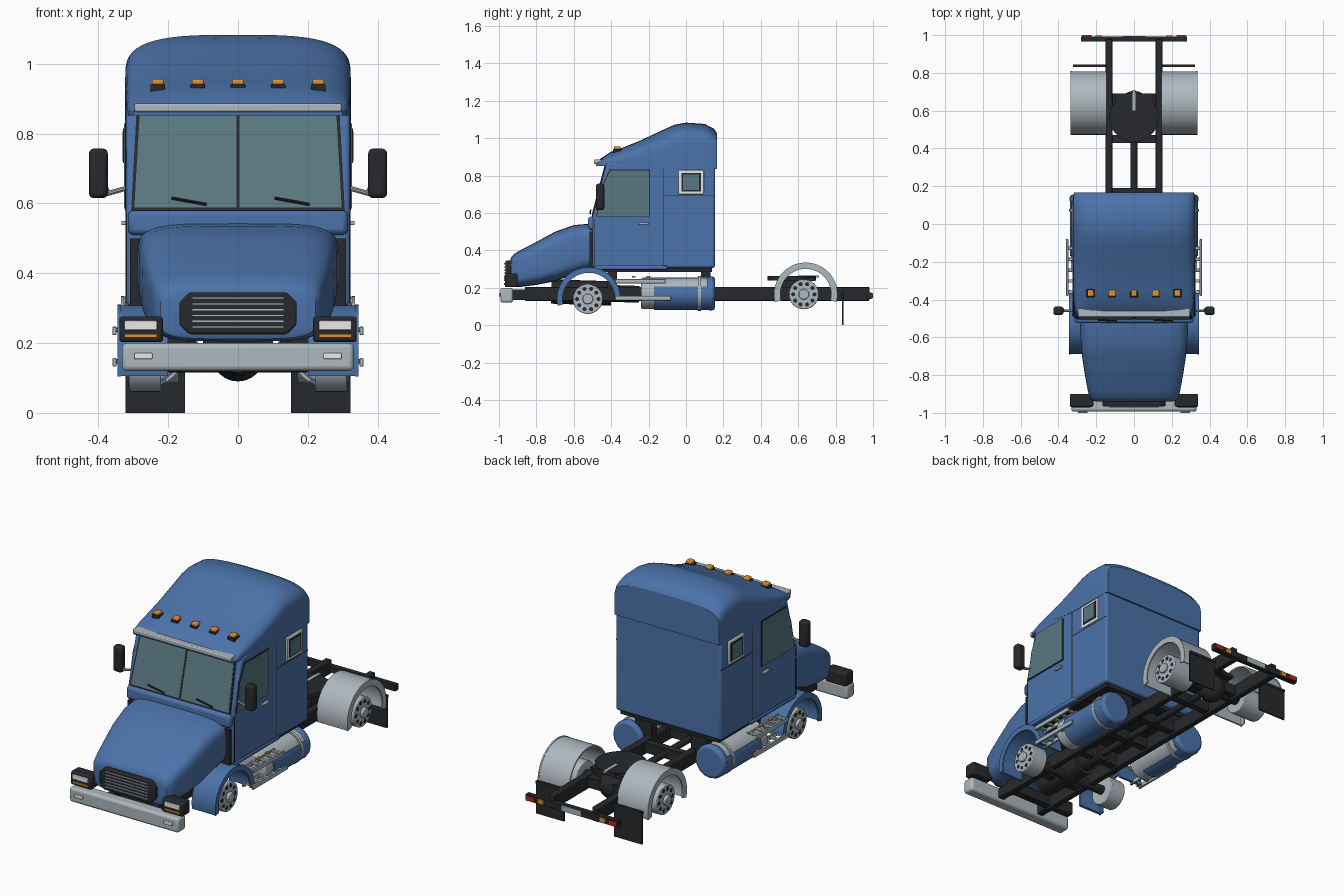
import bpy, bmesh, math
from mathutils import Vector, Matrix

if "Cube" in bpy.data.objects:
    bpy.data.objects.remove(bpy.data.objects["Cube"])

def material(name, r, g, b):
    m = bpy.data.materials.new(name)
    m.diffuse_color = (r, g, b, 1)
    m.use_nodes = True
    m.node_tree.nodes["Principled BSDF"].inputs["Base Color"].default_value = m.diffuse_color
    return m

BLUE = material("blue_paint", 0.07, 0.17, 0.40)
DARK = material("black_trim", 0.02, 0.022, 0.025)
GLASS = material("tinted_glass", 0.10, 0.19, 0.22)
STEEL = material("steel", 0.42, 0.48, 0.52)
AMBER = material("amber", 0.75, 0.28, 0.03)
RED = material("red", 0.5, 0.02, 0.02)
WHITE = material("white_trim", 0.8, 0.82, 0.84)

def finish(name, bm, mat, mirror=False, bevel=0, segments=2):
    bmesh.ops.recalc_face_normals(bm, faces=bm.faces)
    me = bpy.data.meshes.new(name)
    bm.to_mesh(me)
    bm.free()
    ob = bpy.data.objects.new(name, me)
    bpy.context.collection.objects.link(ob)
    me.materials.append(mat)
    if bevel:
        b = ob.modifiers.new("Bevel", 'BEVEL')
        b.width, b.segments, b.limit_method = bevel, segments, 'ANGLE'
    if mirror:
        ob.modifiers.new("Mirror", 'MIRROR').use_mirror_merge = False
    return ob

def boxes(name, items, mat, mirror=False, bevel=0, segments=2):
    """Each item is (x0, x1, y0, y1, z0, z1)."""
    bm = bmesh.new()
    for x0, x1, y0, y1, z0, z1 in items:
        m = Matrix.Translation(((x0 + x1) / 2, (y0 + y1) / 2, (z0 + z1) / 2))
        bmesh.ops.create_cube(bm, size=1, matrix=m @ Matrix.Diagonal((x1 - x0, y1 - y0, z1 - z0, 1)))
    return finish(name, bm, mat, mirror, bevel, segments)

def rods(name, items, mat, mirror=False, sides=24, bevel=0):
    """Each item is (start, end, radius)."""
    bm = bmesh.new()
    for a, b, r in items:
        a, b = Vector(a), Vector(b)
        m = Matrix.Translation((a + b) / 2) @ (b - a).to_track_quat('Z', 'Y').to_matrix().to_4x4()
        bmesh.ops.create_cone(bm, cap_ends=True, segments=sides, radius1=r, radius2=r,
                              depth=(b - a).length, matrix=m)
    return finish(name, bm, mat, mirror, bevel)

def loft(bm, rings, closed=True, cap=True):
    vs = [[bm.verts.new(p) for p in ring] for ring in rings]
    n = len(vs[0])
    for a, b in zip(vs, vs[1:]):
        for i in range(n if closed else n - 1):
            j = (i + 1) % n
            bm.faces.new((a[i], a[j], b[j], b[i]))
    if cap:
        bm.faces.new(vs[0])
        bm.faces.new(vs[-1])

def prism(name, pts, axis, a, b, mat, **kw):
    """Extrude a 2D outline along x (pts y,z) or y (pts x,z)."""
    place = {'x': lambda p, d: (d, p[0], p[1]), 'y': lambda p, d: (p[0], d, p[1])}[axis]
    bm = bmesh.new()
    loft(bm, [[place(p, d) for p in pts] for d in (a, b)])
    return finish(name, bm, mat, **kw)

def arc_band(cu, cv, r0, r1, a0, a1, n=28):
    ts = [math.radians(a0 + (a1 - a0) * i / n) for i in range(n + 1)]
    return ([(cu + r1 * math.cos(t), cv + r1 * math.sin(t)) for t in ts] +
            [(cu + r0 * math.cos(t), cv + r0 * math.sin(t)) for t in reversed(ts)])

def power(v, e):
    return math.copysign(abs(v) ** e, v)

# Chassis frame
boxes("frame_rails", [(0.115, 0.15, -0.86, 0.98, 0.13, 0.205)], DARK, True, 0.004)
boxes("cross_members", [(-0.12, 0.12, y - 0.02, y + 0.02, 0.14, 0.195)
                        for y in (-0.84, -0.6, -0.3, -0.05, 0.17, 0.45, 0.67)], DARK)
rods("drive_shaft", [((0, -0.45, 0.16), (0, 0.6, 0.165), 0.018)], DARK)
rods("gearbox", [((0, -0.72, 0.18), (0, -0.4, 0.17), 0.065), ((0, -0.4, 0.17), (0, -0.25, 0.165), 0.045)], DARK)
rods("axles", [((-0.3, -0.525, 0.14), (0.3, -0.525, 0.14), 0.025),
               ((-0.3, 0.63, 0.165), (0.3, 0.63, 0.165), 0.035)], DARK)
bm = bmesh.new()
bmesh.ops.create_uvsphere(bm, u_segments=20, v_segments=12, radius=0.075,
                          matrix=Matrix.Translation((0, 0.63, 0.165)))
finish("differential", bm, DARK)

# Fifth wheel coupling
rods("fifth_wheel_plate", [((0, 0.565, 0.24), (0, 0.565, 0.262), 0.13)], DARK, sides=40)
boxes("fifth_wheel_mount", [(-0.1, 0.1, 0.49, 0.65, 0.195, 0.245), (0.03, 0.1, 0.62, 0.69, 0.235, 0.255),
                            (-0.1, -0.03, 0.62, 0.69, 0.235, 0.255)], DARK)
boxes("fifth_wheel_slot", [(-0.008, 0.008, 0.6, 0.71, 0.255, 0.265)], STEEL)

# Rear light bar and mud flaps
boxes("rear_light_bar", [(-0.28, 0.28, 0.965, 0.992, 0.14, 0.175)], DARK)
boxes("tail_lights", [(0.225, 0.275, 0.985, 1.0, 0.145, 0.17)], RED, True)
boxes("rear_markers", [(0.17, 0.205, 0.985, 0.998, 0.145, 0.17)], AMBER, True)
boxes("rear_plate", [(-0.06, 0.06, 0.985, 0.996, 0.142, 0.173)], STEEL)
boxes("mud_flaps", [(0.152, 0.322, 0.833, 0.842, 0, 0.175), (0.12, 0.322, 0.83, 0.845, 0.165, 0.18)], DARK, True)

# Wheel hubs, tyreless
for tag, y, z, x0, x1 in (("front", -0.525, 0.14, 0.22, 0.312), ("rear", 0.63, 0.165, 0.17, 0.318)):
    rods(tag + "_wheel_rim", [((x0, y, z), (x1, y, z), 0.08)], STEEL, True, 32, 0.004)
    rods(tag + "_wheel_cap", [((x1, y, z), (x1 + 0.018, y, z), 0.028)], STEEL, True, 20, 0.005)
    holes = [(y + 0.057 * math.cos(k * math.tau / 10), z + 0.057 * math.sin(k * math.tau / 10)) for k in range(10)]
    rods(tag + "_wheel_holes", [((x1 - 0.01, u, v), (x1 + 0.001, u, v), 0.011) for u, v in holes], DARK, True, 12)

# Fenders
prism("rear_fender", arc_band(0.64, 0.165, 0.16, 0.168, -14, 194), 'x', 0.145, 0.33, STEEL, mirror=True)
prism("rear_fender_lip", arc_band(0.64, 0.165, 0.136, 0.17, -14, 194), 'x', 0.327, 0.335, STEEL, mirror=True)
prism("front_fender", arc_band(-0.52, 0.14, 0.155, 0.168, 0, 192), 'x', 0.2, 0.34, BLUE, mirror=True)
prism("front_fender_lip", arc_band(-0.52, 0.14, 0.14, 0.17, 0, 192), 'x', 0.335, 0.345, BLUE, mirror=True)

# Fuel tanks with blue fairings
rods("fuel_tank", [((0.25, -0.24, 0.17), (0.25, 0.13, 0.17), 0.084)], STEEL, True, 32, 0.01)
prism("tank_fairing", arc_band(0.25, 0.17, 0.08, 0.09, -120, 25), 'y', -0.17, 0.13, BLUE, mirror=True)
rods("tank_end_cap", [((0.25, 0.11, 0.17), (0.25, 0.155, 0.17), 0.091)], BLUE, True, 16, 0.015)
rods("tank_strap", [((0.25, 0.065, 0.17), (0.25, 0.08, 0.17), 0.093)], STEEL, True, 32)

# Cab steps
steps = []
for z, y1 in ((0.235, -0.11), (0.145, -0.08)):
    steps += [(x, x + 0.012, -0.38, y1, z - 0.012, z + 0.012) for x in (0.29, 0.348)]
    steps += [(0.29, 0.355, y - 0.009, y + 0.009, z - 0.003, z + 0.009)
              for y in [-0.36 + k * 0.058 for k in range(5)]]
boxes("cab_steps", steps, STEEL, True, 0.002, 1)
boxes("step_markers", [(0.31, 0.325, y, y + 0.02, 0.255, 0.264) for y in (-0.29, -0.21)], AMBER, True)
boxes("cab_mounts", [(0.12, 0.22, y, y + 0.05, 0.19, 0.3) for y in (-0.42, 0.08)], DARK, True)

# Cab shell and firewall
prism("cab_body", [(-0.5, 0.305), (0.155, 0.305), (0.155, 0.86), (-0.425, 0.87), (-0.5, 0.58)],
      'x', -0.321, 0.321, BLUE, bevel=0.014, segments=3)
boxes("firewall", [(-0.31, 0.31, -0.515, -0.45, 0.3, 0.5)], DARK)
boxes("cab_floor", [(-0.3, 0.3, -0.45, 0.14, 0.285, 0.31)], DARK)
boxes("cowl", [(-0.315, 0.315, -0.525, -0.47, 0.51, 0.58)], BLUE, bevel=0.015)

# Windshield on the sloped front
def on_slope(z, out):
    return -0.5 + (z - 0.58) * 0.26 - out

def windshield(name, outline, out, mat, mirror=False):
    bm = bmesh.new()
    loft(bm, [[(x, on_slope(z, o), z) for x, z in outline] for o in (-0.01, out)])
    return finish(name, bm, mat, mirror)

windshield("windshield_frame", [(-0.306, 0.58), (0.306, 0.58), (0.29, 0.875), (-0.29, 0.875)], 0.004, DARK)
windshield("windshield_pane", [(0.005, 0.588), (0.297, 0.588), (0.281, 0.866), (0.005, 0.866)], 0.007, GLASS, True)
rods("wipers", [((x, -0.51, 0.615), (x + 0.1, -0.512, 0.597), 0.004) for x in (-0.19, 0.105)], DARK, sides=8)

# Side windows, seams and handles
def grow(pts, c, s):
    return [(c[0] + (u - c[0]) * s, c[1] + (v - c[1]) * s) for u, v in pts]

door = [(-0.475, 0.585), (-0.197, 0.585), (-0.197, 0.828), (-0.405, 0.828), (-0.445, 0.74)]
prism("door_window_seal", grow(door, (-0.32, 0.705), 1.04), 'x', 0.31, 0.324, DARK, mirror=True)
prism("door_window", door, 'x', 0.31, 0.326, GLASS, mirror=True)
boxes("sleeper_window_frame", [(0.31, 0.327, -0.04, 0.095, 0.70, 0.83)], WHITE, True, 0.004)
boxes("sleeper_window_seal", [(0.31, 0.329, -0.025, 0.08, 0.715, 0.815)], DARK, True)
boxes("sleeper_window", [(0.31, 0.331, -0.015, 0.07, 0.722, 0.806)], GLASS, True)
boxes("panel_seams", [(0.31, 0.3218, -0.124, -0.119, 0.31, 0.84), (0.31, 0.3218, -0.12, 0.15, 0.69, 0.694),
                      (0.31, 0.3218, -0.49, -0.12, 0.315, 0.319), (0.31, 0.3218, -0.49, -0.487, 0.32, 0.57)], DARK, True)
boxes("door_handles", [(0.318, 0.334, -0.255, -0.2, 0.538, 0.55)], STEEL, True, 0.003)
boxes("cab_sill", [(0.29, 0.326, -0.49, -0.1, 0.298, 0.318)], BLUE, True, 0.005)

# Raised sleeper roof: y, half width, shoulder z, top z
bm = bmesh.new()
rings = []
for y, w, sh, top in [(-0.48, 0.300, 0.862, 0.872), (-0.45, 0.312, 0.864, 0.895), (-0.40, 0.318, 0.868, 0.928),
                      (-0.35, 0.320, 0.875, 0.945), (-0.25, 0.322, 0.89, 0.985), (-0.115, 0.323, 0.925, 1.048),
                      (-0.06, 0.323, 0.945, 1.072), (0, 0.323, 0.96, 1.083), (0.1, 0.323, 0.96, 1.076),
                      (0.15, 0.322, 0.95, 1.05), (0.166, 0.318, 0.94, 1.025)]:
    zb = 0.835 if y > -0.2 else 0.852
    arch = [math.pi * i / 28 for i in range(29)]
    rings.append([(w, y, zb)] + [(w * power(math.cos(t), 0.62), y, sh + (top - sh) * power(math.sin(t), 0.62))
                                 for t in arch] + [(-w, y, zb)])
loft(bm, rings)
finish("sleeper_roof", bm, BLUE)
boxes("sun_visor", [(-0.297, 0.297, -0.492, -0.445, 0.862, 0.886)], STEEL, bevel=0.005)
xs = [-0.23, -0.115, 0, 0.115, 0.23]
boxes("roof_light_bases", [(x - 0.021, x + 0.021, -0.39, -0.345, 0.915, 0.942) for x in xs], DARK, bevel=0.003)
boxes("roof_lights", [(x - 0.017, x + 0.017, -0.385, -0.35, 0.935, 0.956) for x in xs], AMBER, bevel=0.005)

# Hood: y, half width, bottom z, top z
bm = bmesh.new()
rings = []
for y, w, z0, z1 in [(-0.49, 0.288, 0.30, 0.545), (-0.6, 0.284, 0.27, 0.535), (-0.7, 0.275, 0.235, 0.50),
                     (-0.8, 0.26, 0.215, 0.445), (-0.88, 0.245, 0.205, 0.405), (-0.92, 0.235, 0.205, 0.38),
                     (-0.935, 0.222, 0.212, 0.362), (-0.94, 0.20, 0.222, 0.345)]:
    ts = [math.tau * i / 48 for i in range(48)]
    rings.append([(w * power(math.cos(t), 0.42), y, (z0 + z1) / 2 + (z1 - z0) / 2 * power(math.sin(t), 0.42))
                  for t in ts])
loft(bm, rings)
finish("hood", bm, BLUE)

# Grille
def octagon(w, z0, z1, c):
    return [(-w, z0 + c), (-w + c, z0), (w - c, z0), (w, z0 + c), (w, z1 - c), (w - c, z1), (-w + c, z1), (-w, z1 - c)]
prism("grille_surround", octagon(0.168, 0.225, 0.345, 0.028), 'y', -0.965, -0.925, DARK, bevel=0.006)
boxes("grille_slats", [(-0.132, 0.132, -0.972, -0.95, z, z + 0.006) for z in [0.243 + k * 0.0165 for k in range(6)]], STEEL)

# Bumper and lights
boxes("bumper", [(-0.332, 0.332, -0.993, -0.925, 0.12, 0.2)], STEEL, bevel=0.014, segments=3)
boxes("bumper_brackets", [(0.115, 0.15, -0.94, -0.85, 0.135, 0.19)], DARK, True)
boxes("bumper_lights", [(0.245, 0.297, -1.0, -0.985, 0.154, 0.172)], WHITE, True, 0.003)
boxes("headlight_housings", [(0.215, 0.34, -0.968, -0.9, 0.203, 0.276)], DARK, True, 0.008)
boxes("headlights", [(0.232, 0.325, -0.974, -0.96, 0.237, 0.264)], WHITE, True, 0.003)
boxes("turn_signals", [(0.232, 0.325, -0.974, -0.96, 0.216, 0.226)], AMBER, True)

# Mirrors
boxes("side_mirrors", [(0.373, 0.427, -0.482, -0.437, 0.615, 0.757)], DARK, True, 0.014, 3)
rods("mirror_arms", [((0.315, -0.46, 0.645), (0.385, -0.46, 0.625), 0.007),
                     ((0.372, -0.455, 0.63), (0.395, -0.455, 0.68), 0.007)], STEEL, True, 10)

# Smooth shading with sharp edges kept
bpy.ops.object.select_all(action='SELECT')
bpy.context.view_layer.objects.active = bpy.data.objects["hood"]
bpy.ops.object.shade_smooth_by_angle(angle=math.radians(32))
